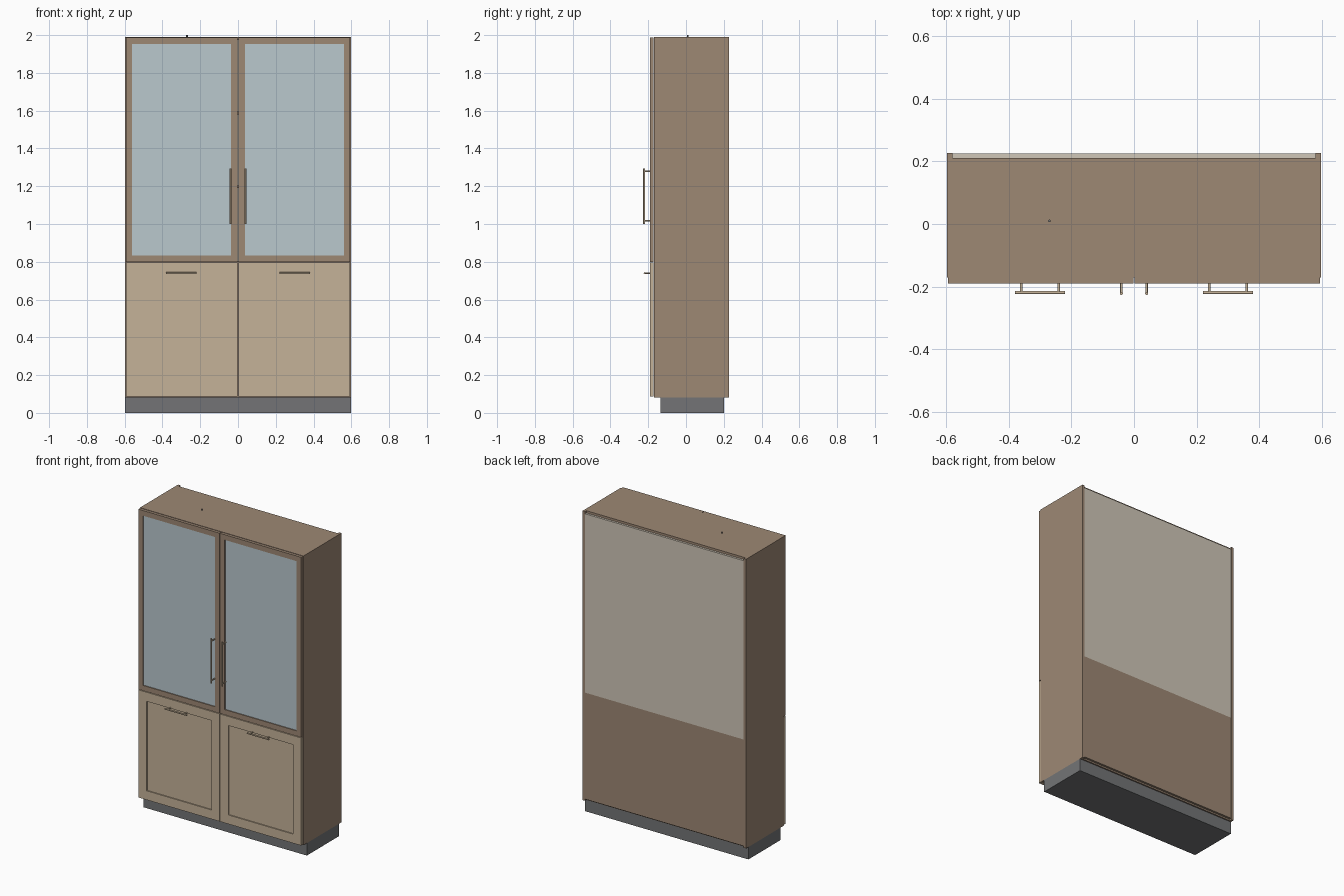
import bpy, bmesh
from mathutils import Vector

if "Cube" in bpy.data.objects:
    bpy.data.objects.remove(bpy.data.objects["Cube"])


def material(name, r, g, b):
    m = bpy.data.materials.new(name)
    m.diffuse_color = [((c / 255 + 0.055) / 1.055) ** 2.4 for c in (r, g, b)] + [1]
    m.use_nodes = True
    m.node_tree.nodes["Principled BSDF"].inputs["Base Color"].default_value = m.diffuse_color
    return m


BROWN = material("brown_wood", 157, 136, 116)
LIGHT = material("light_wood", 197, 178, 152)
CREAM = material("cream_board", 208, 199, 184)
GLASS = material("glass", 186, 200, 206)
PLINTH = material("plinth_grey", 115, 116, 118)


def finish(bm, name, mat):
    me = bpy.data.meshes.new(name)
    bm.to_mesh(me)
    bm.free()
    me.materials.append(mat)
    ob = bpy.data.objects.new(name, me)
    bpy.context.collection.objects.link(ob)
    return ob


def add_box(bm, x, y, z):
    vs = bmesh.ops.create_cube(bm, size=1)["verts"]
    for v in vs:
        v.co = Vector([(a + b) / 2 + c * abs(b - a) for (a, b), c in zip((x, y, z), v.co)])


def box(name, x, y, z, mat):
    bm = bmesh.new()
    add_box(bm, x, y, z)
    return finish(bm, name, mat)


def frame(name, x, y, z, w, mat):
    # two full-height stiles with rails between them
    bm = bmesh.new()
    for sx in ((x[0], x[0] + w), (x[1] - w, x[1])):
        add_box(bm, sx, y, z)
    for sz in ((z[0], z[0] + w), (z[1] - w, z[1])):
        add_box(bm, (x[0] + w, x[1] - w), y, sz)
    return finish(bm, name, mat)


def rod(name, a, b, r, mat):
    a, b = Vector(a), Vector(b)
    d = b - a
    bpy.ops.mesh.primitive_cylinder_add(vertices=16, radius=r, depth=d.length, location=(a + b) / 2)
    ob = bpy.context.object
    ob.rotation_euler = d.to_track_quat('Z', 'Y').to_euler()
    ob.name = name
    ob.data.materials.append(mat)
    bpy.ops.object.shade_smooth_by_angle()


def mirrored(x, s):
    return tuple(sorted((x[0] * s, x[1] * s)))


W, T, BACK, FRONT = 0.597, 0.017, 0.2265, -0.17
IN = (-W + T, W - T)

# plinth and carcass
box("plinth", (-W, W), (-0.135, 0.202), (0, 0.082), PLINTH)
box("top_panel", IN, (FRONT, 0.211), (1.973, 1.99), BROWN)
box("bottom_panel", IN, (FRONT, 0.211), (0.082, 0.099), BROWN)
box("middle_deck", IN, (FRONT, 0.211), (0.787, 0.804), BROWN)
box("upper_back", IN, (0.211, 0.225), (0.795, 1.975), CREAM)
box("lower_back", IN, (0.211, 0.225), (0.092, 0.795), BROWN)
box("centre_divider", (-0.008, 0.008), (-0.168, 0.211), (0.099, 0.787), BROWN)
for i, z in enumerate((0.44, 1.19, 1.58)):
    box(f"shelf_{i + 1}", IN, (-0.14, 0.211), (z, z + 0.015), BROWN)

# cable peg in the top
rod("top_peg", (-0.27, 0.01, 1.97), (-0.27, 0.01, 2.0), 0.004, PLINTH)

for s, side in ((-1, "left"), (1, "right")):
    box(side + "_side_panel", mirrored((W - T, W), s), (FRONT, BACK), (0.082, 1.99), BROWN)

    # upper glazed door
    dx = mirrored((0.002, 0.594), s)
    frame(side + "_glass_door_frame", dx, (-0.19, FRONT - 0.001), (0.8, 1.988), 0.034, BROWN)
    box(side + "_door_glass", (dx[0] + 0.033, dx[1] - 0.033), (-0.184, -0.178), (0.833, 1.955), GLASS)

    # lower door with recessed panel
    frame(side + "_lower_door_frame", dx, (-0.19, FRONT - 0.001), (0.086, 0.796), 0.06, LIGHT)
    box(side + "_lower_door_panel", (dx[0] + 0.059, dx[1] - 0.059), (-0.183, -0.173), (0.145, 0.737), LIGHT)

    # vertical bar handle
    hx = 0.04 * s
    rod(side + "_upper_handle", (hx, -0.2215, 1.0), (hx, -0.2215, 1.295), 0.005, LIGHT)
    for z in (1.017, 1.278):
        rod(side + "_upper_handle_post", (hx, -0.2215, z), (hx, -0.18, z), 0.004, LIGHT)

    # horizontal bar handle
    rod(side + "_lower_handle", (0.22 * s, -0.219, 0.74), (0.38 * s, -0.219, 0.74), 0.005, LIGHT)
    for x in (0.24, 0.36):
        rod(side + "_lower_handle_post", (x * s, -0.219, 0.74), (x * s, -0.182, 0.74), 0.004, LIGHT)
